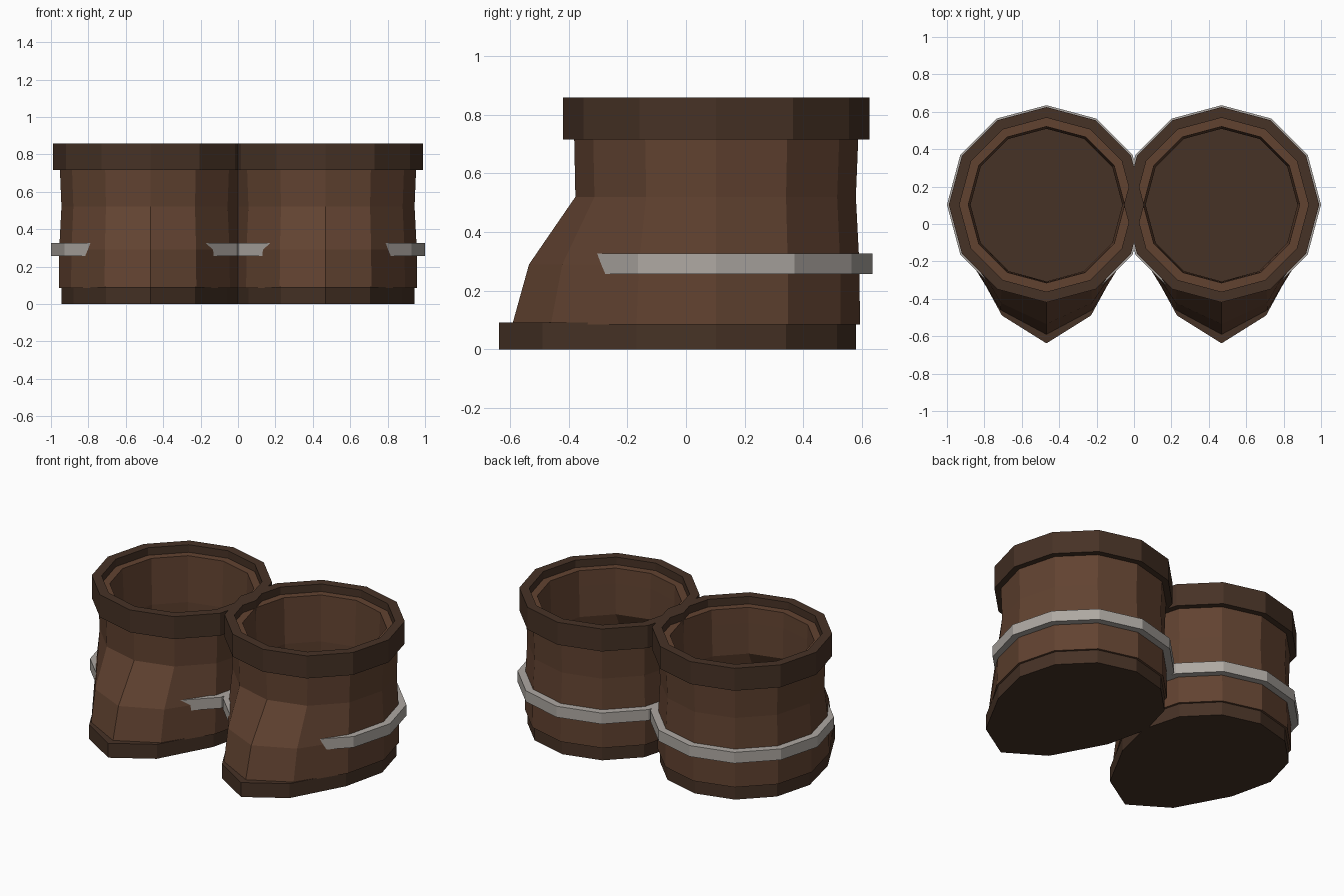
import bpy, bmesh
from math import sin, cos, pi

if "Cube" in bpy.data.objects:
    bpy.data.objects.remove(bpy.data.objects["Cube"])

SIDES = 12
CX, CY = 0.468, 0.103          # centre of one boot; the other is mirrored
# how strongly each ring corner is pulled forward into the toe (by corner index)
TOE = {9: 1.0, 8: 0.68, 10: 0.68, 7: 0.13, 11: 0.13}


def material(name, rgb):
    m = bpy.data.materials.new(name)
    m.diffuse_color = (*rgb, 1)
    m.use_nodes = True
    m.node_tree.nodes["Principled BSDF"].inputs["Base Color"].default_value = m.diffuse_color
    return m


def loft(name, rings, mat, tube):
    """Join 12-sided rings (z, radius, toe length); tube closes the loop, else cap ends."""
    bm = bmesh.new()
    loops = []
    for z, r, toe in rings:
        loops.append([bm.verts.new((CX + r * cos(2 * pi * i / SIDES),
                                    CY + r * sin(2 * pi * i / SIDES) - toe * TOE.get(i, 0),
                                    z)) for i in range(SIDES)])
    pairs = list(zip(loops, loops[1:]))
    if tube:
        pairs.append((loops[-1], loops[0]))
    else:
        bm.faces.new(loops[0])
        bm.faces.new(loops[-1])
    for a, b in pairs:
        for i in range(SIDES):
            j = (i + 1) % SIDES
            bm.faces.new((a[i], a[j], b[j], b[i]))
    bmesh.ops.recalc_face_normals(bm, faces=bm.faces)
    me = bpy.data.meshes.new(name)
    bm.to_mesh(me)
    bm.free()
    me.materials.append(mat)
    ob = bpy.data.objects.new(name, me)
    bpy.context.collection.objects.link(ob)
    mir = ob.modifiers.new("other_boot", 'MIRROR')
    mir.use_mirror_merge = False
    return ob


leather = material("leather", (0.12, 0.055, 0.03))
dark = material("dark_leather", (0.062, 0.032, 0.019))
metal = material("grey_band", (0.42, 0.39, 0.36))

# boot body: outer wall going up, inner wall coming back down
outer = [(0.085, 0.49, 0.205), (0.29, 0.488, 0.15), (0.52, 0.476, 0.004),
         (0.715, 0.484, 0), (0.81, 0.488, 0)]
inner = [(z, r - 0.07, toe) for z, r, toe in reversed(outer)]
loft("boot_body", outer + inner, leather, True)

# sole plate
loft("sole", [(0, 0.476, 0.265), (0.092, 0.476, 0.265)], dark, False)

# thick cuff around the opening
loft("cuff", [(0.715, 0.522, 0), (0.858, 0.522, 0),
              (0.858, 0.465, 0), (0.715, 0.465, 0)], dark, True)

# strap ring, which disappears into the toe at the front
loft("strap_band", [(0.257, 0.532, 0), (0.327, 0.532, 0),
                    (0.327, 0.47, 0), (0.257, 0.47, 0)], metal, True)
